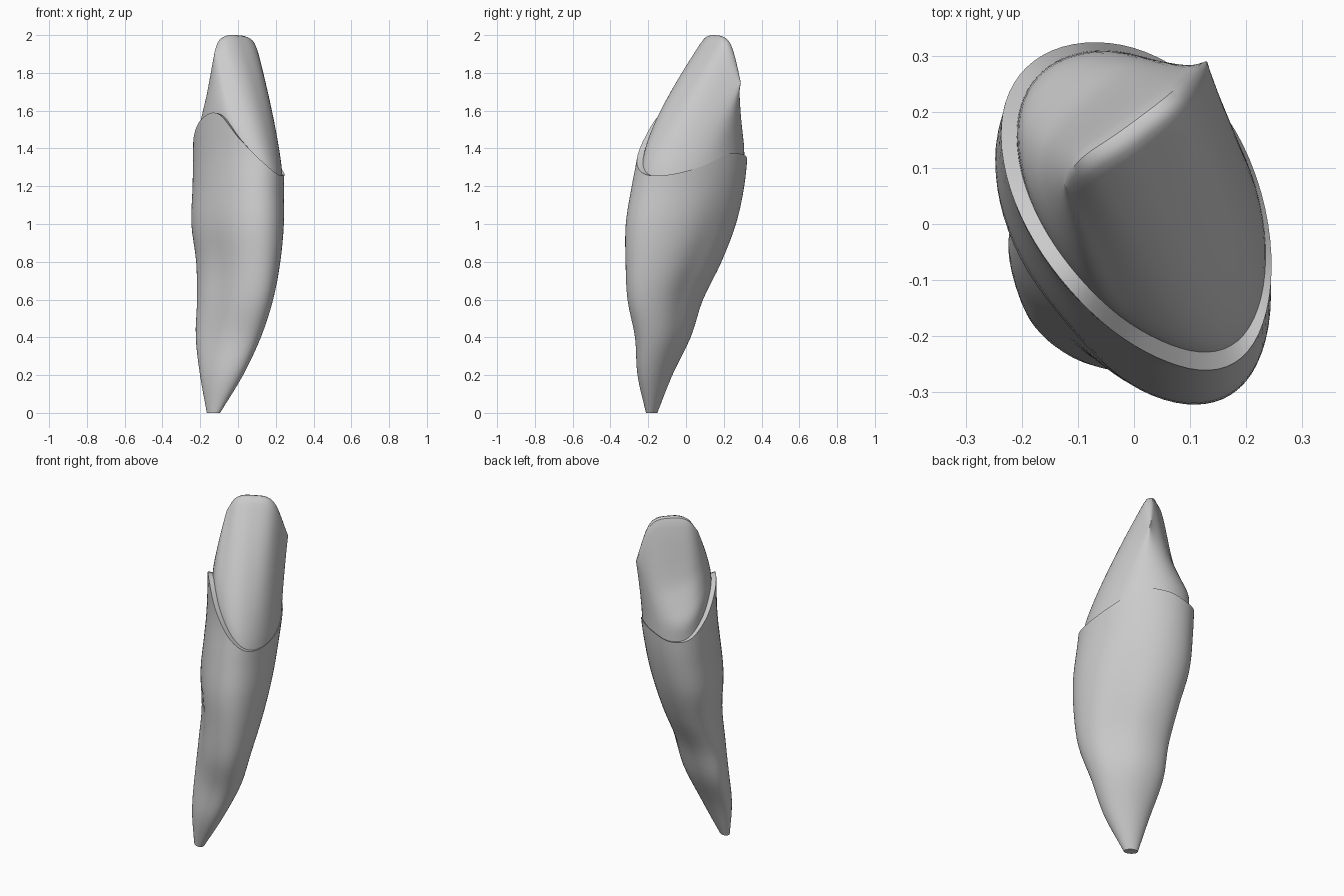
import bpy, bmesh
from math import sin, cos, radians, exp, pi
from mathutils import Vector

if "Cube" in bpy.data.objects:
    bpy.data.objects.remove(bpy.data.objects["Cube"])

SIDES = 72
SIDE_AXIS, BACK_AXIS = radians(58), radians(148)   # narrow and long axes of the section
ANGLES = [SIDE_AXIS + 2 * pi * i / SIDES for i in range(SIDES)]

ivory = bpy.data.materials.new("pale_grey")
ivory.use_nodes = True
ivory.diffuse_color = (0.6, 0.6, 0.6, 1)
ivory.node_tree.nodes["Principled BSDF"].inputs["Base Color"].default_value = (0.6, 0.6, 0.6, 1)


def spline(vals, u, loop=False):
    """Smooth curve through evenly numbered values or vectors."""
    if loop:
        i = int(u // 1)
        a, b, c, d = (vals[k % len(vals)] for k in range(i - 1, i + 3))
    else:
        i = max(0, min(len(vals) - 2, int(u)))
        ends = [vals[0] * 2 - vals[1], *vals, vals[-1] * 2 - vals[-2]]
        a, b, c, d = ends[i:i + 4]
    f = u - i
    return b + (c - a) * (0.5 * f) + (a - b * 2.5 + c * 2 - d * 0.5) * f**2 \
        + ((b - c) * 1.5 + (d - a) * 0.5) * f**3


# Root extents every 0.2 in height: x min, x max, y min, y max
EXTENTS = [Vector(e) for e in (
    (-.165, -.095, -.212, -.152), (-.2, .025, -.257, -.075), (-.22, .117, -.27, .018),
    (-.21, .182, -.31, .08), (-.215, .22, -.32, .178), (-.245, .238, -.32, .257),
    (-.242, .238, -.29, .302), (-.24, .243, -.255, .32), (-.237, .243, -.243, .32))]

# Slant of the section every 0.5 in height, in degrees
SKEW = [-22, -31, -26, -22]

# Height of the shoulder line every 30 degrees
MARGIN = [1.26, 1.30, 1.37, 1.365, 1.335, 1.35, 1.44, 1.55, 1.585, 1.45, 1.335, 1.265]


def margin(t):
    return spline(MARGIN, t / radians(30), True)


def section(t, z):
    """Slanted oval with a groove along both flat sides, fuller on one side and at the back."""
    x0, x1, y0, y1 = spline(EXTENTS, min(z, 1.6) / 0.2)
    skew = radians(spline(SKEW, min(z, 1.5) / 0.5))
    side, back = cos(t - SIDE_AXIS), max(0, cos(t - BACK_AXIS))
    middle = exp(-((z - 0.68) / 0.33)**2)
    k = 1 - 0.1 * middle * exp(-((1 - abs(side)) / 0.06))
    low, high = min(1, z / 0.4), max(0, min(1, (z - 0.8) / 0.5))
    swell = side**2 * (0.013 * low + 0.006 * high if side > 0 else 0.01 * high)
    rear = 0.01 * middle * back**2
    return Vector(((x0 + x1) / 2 + k * (x1 - x0) / 2 * cos(t) + swell - rear,
                   (y0 + y1) / 2 + k * (y1 - y0) / 2 * sin(t + skew) + swell + rear, z))


def core_base(t):
    p = section(t, margin(t))
    return Vector((p.x * 0.92 + 0.009, 0.03 + (p.y - 0.03) * 0.92 + 0.009, p.z - 0.005))


# Biting edge from one side to the other
EDGE = [Vector(p) for p in ((-.123, .067, 1.91), (-.082, .108, 1.985), (-.01, .155, 2.0),
                            (.078, .225, 1.96), (.13, .29, 1.745))]
BACK_CURVE = [0, 0.03, 0.26, 0.5, 0.64, 0.75, 0.86, 1]


def core_point(t, f, thick):
    """Wedge: bulging front and sides, hollow back, closing on the biting edge."""
    base = core_base(t)
    back = cos(t - BACK_AXIS)
    tip = spline(EDGE, 2 + 2 * cos(t - SIDE_AXIS)) + Vector((-1, 1, 0)) * (thick * back)
    front_and_side = f**1.3
    h = front_and_side
    if back > 0:
        h += (spline(BACK_CURVE, f * 7) - front_and_side) * back**2.5
    p = base.lerp(tip, h)
    p.z = base.z + (tip.z - base.z) * f
    return p


def loft(name, rings, cap_bottom=False):
    bm = bmesh.new()
    loops = [[bm.verts.new(p) for p in ring] for ring in rings]
    for lo, hi in zip(loops, loops[1:]):
        for i in range(SIDES):
            j = (i + 1) % SIDES
            bm.faces.new((lo[i], lo[j], hi[j], hi[i]))
    if cap_bottom:
        bm.faces.new(loops[0][::-1])
    bmesh.ops.remove_doubles(bm, verts=bm.verts, dist=0.0005)
    bmesh.ops.recalc_face_normals(bm, faces=bm.faces)
    mesh = bpy.data.meshes.new(name)
    bm.to_mesh(mesh)
    bm.free()
    mesh.materials.append(ivory)
    obj = bpy.data.objects.new(name, mesh)
    bpy.context.collection.objects.link(obj)
    bpy.ops.object.select_all(action='DESELECT')
    obj.select_set(True)
    bpy.context.view_layer.objects.active = obj
    bpy.ops.object.shade_smooth_by_angle(angle=radians(40))
    return obj


# Root, rising to the wavy shoulder, with the flat ledge on top
rings = [[section(t, z / 20) for t in ANGLES] for z in range(21)]
rings += [[section(t, 1 + (margin(t) - 1) * k / 10) for t in ANGLES] for k in range(1, 11)]
rings.append([core_base(t) for t in ANGLES])
loft("tooth_root", rings, cap_bottom=True)

# Wedge-shaped core above the shoulder
rings = [[core_point(t, k / 24, 0.014) for t in ANGLES] for k in range(24)]
rings.append([core_point(t, 0.992, 0.011) for t in ANGLES])
rings.append([core_point(t, 1, 0) for t in ANGLES])
loft("crown_core", rings)
